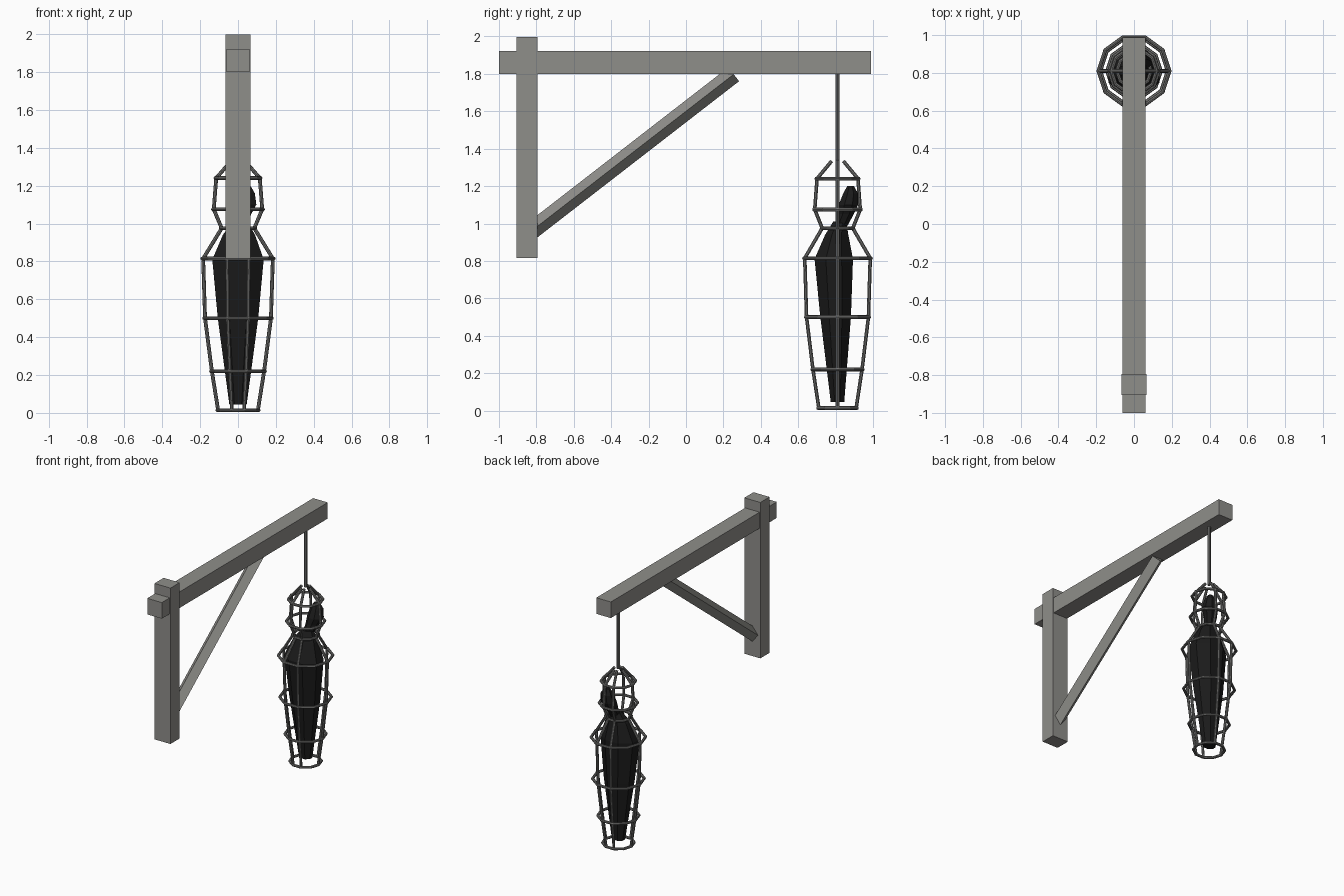
import bpy, bmesh, math
from mathutils import Vector

if "Cube" in bpy.data.objects:
    bpy.data.objects.remove(bpy.data.objects["Cube"])


def material(name, rgb):
    m = bpy.data.materials.new(name)
    m.diffuse_color = (*rgb, 1)
    m.use_nodes = True
    m.node_tree.nodes["Principled BSDF"].inputs["Base Color"].default_value = m.diffuse_color
    return m


WOOD = material("weathered_wood", (0.275, 0.272, 0.255))
IRON = material("grey_iron", (0.175, 0.175, 0.17))
BLACK = material("charred_black", (0.011, 0.011, 0.011))
CY = 0.81  # y of the cage axis


def finish(name, bm, mat):
    bmesh.ops.recalc_face_normals(bm, faces=bm.faces)
    me = bpy.data.meshes.new(name)
    bm.to_mesh(me)
    bm.free()
    me.materials.append(mat)
    ob = bpy.data.objects.new(name, me)
    bpy.context.collection.objects.link(ob)
    return ob


def box(name, lo, hi, mat):
    bm = bmesh.new()
    lo, hi = Vector(lo), Vector(hi)
    bmesh.ops.create_cube(bm, size=1)
    for v in bm.verts:
        v.co = (lo + hi) / 2 + v.co * (hi - lo)
    return finish(name, bm, mat)


def loft(bm, rings):
    """Skin a list of equally long point rings and cap both ends."""
    loops = [[bm.verts.new(p) for p in r] for r in rings]
    n = len(loops[0])
    for a, b in zip(loops, loops[1:]):
        for i in range(n):
            j = (i + 1) % n
            bm.faces.new((a[i], a[j], b[j], b[i]))
    bm.faces.new(loops[0][::-1])
    bm.faces.new(loops[-1])


def rod(bm, a, b, r, sides=6):
    a, b = Vector(a), Vector(b)
    d = (b - a).normalized()
    u = d.cross(Vector((0, 0, 1)))
    u = u.normalized() if u.length > 1e-4 else Vector((1, 0, 0))
    w = d.cross(u)
    angs = [math.tau * i / sides for i in range(sides)]
    off = [(u * math.cos(t) + w * math.sin(t)) * r for t in angs]
    loft(bm, [[p + o for o in off] for p in (a, b)])


# Gallows timber
box("post", (-0.067, -0.905, 0.815), (0.067, -0.795, 1.997), WOOD)
box("beam", (-0.061, -1.0, 1.80), (0.061, 0.988, 1.922), WOOD)
bm = bmesh.new()
rod(bm, (0, -0.84, 0.95), (0, 0.255, 1.798), 0.047, sides=4)
finish("diagonal_brace", bm, WOOD)

# Hanging rod
bm = bmesh.new()
rod(bm, (0, CY, 1.335), (0, CY, 1.81), 0.012, sides=8)
finish("hanging_rod", bm, IRON)

# Cage: ten-sided hoops joined by six bent bars
HOOPS = [(0.014, 0.109), (0.22, 0.142), (0.50, 0.178), (0.815, 0.188),
         (0.975, 0.09), (1.075, 0.132), (1.24, 0.119)]


def polar(r, deg, z):
    t = math.radians(deg)
    return Vector((r * math.cos(t), CY + r * math.sin(t), z))


bm = bmesh.new()
for z, r in HOOPS:
    for k in range(10):
        a, b = polar(r, 36 * k, z), polar(r, 36 * k + 36, z)
        lap = (b - a).normalized() * 0.003
        rod(bm, a - lap, b + lap, 0.01, sides=8)
finish("cage_hoops", bm, IRON)

bm = bmesh.new()
path = [(z, r - 0.004) for z, r in HOOPS] + [(1.333, 0.034)]
for deg in (0, 72, 108, 180, 252, 288):
    for (z0, r0), (z1, r1) in zip(path, path[1:]):
        rod(bm, polar(r0, deg, z0), polar(r1, deg, z1), 0.01, sides=8)
finish("cage_bars", bm, IRON)


# Corpse: faceted wrapped body with a head lolling to one side
def oval(x, y, z, rx, ry, n=8):
    return [(x + rx * math.cos(math.tau * (i + .5) / n) * 1.08,
             y + ry * math.sin(math.tau * (i + .5) / n) * 1.08, z) for i in range(n)]


bm = bmesh.new()
loft(bm, [oval(*s) for s in (
    (0, 0.81, 0.045, 0.046, 0.036), (0, 0.80, 0.50, 0.107, 0.082),
    (0, 0.79, 0.81, 0.136, 0.103), (0.005, 0.806, 0.94, 0.085, 0.062),
    (0.01, 0.822, 1.01, 0.04, 0.035))])
finish("body", bm, BLACK)

bm = bmesh.new()
loft(bm, [oval(*s) for s in (
    (0.012, 0.825, 0.98, 0.034, 0.034), (0.026, 0.855, 1.05, 0.044, 0.042),
    (0.042, 0.868, 1.10, 0.055, 0.052), (0.045, 0.88, 1.16, 0.044, 0.04),
    (0.045, 0.88, 1.20, 0.02, 0.018))])
finish("head", bm, BLACK)
